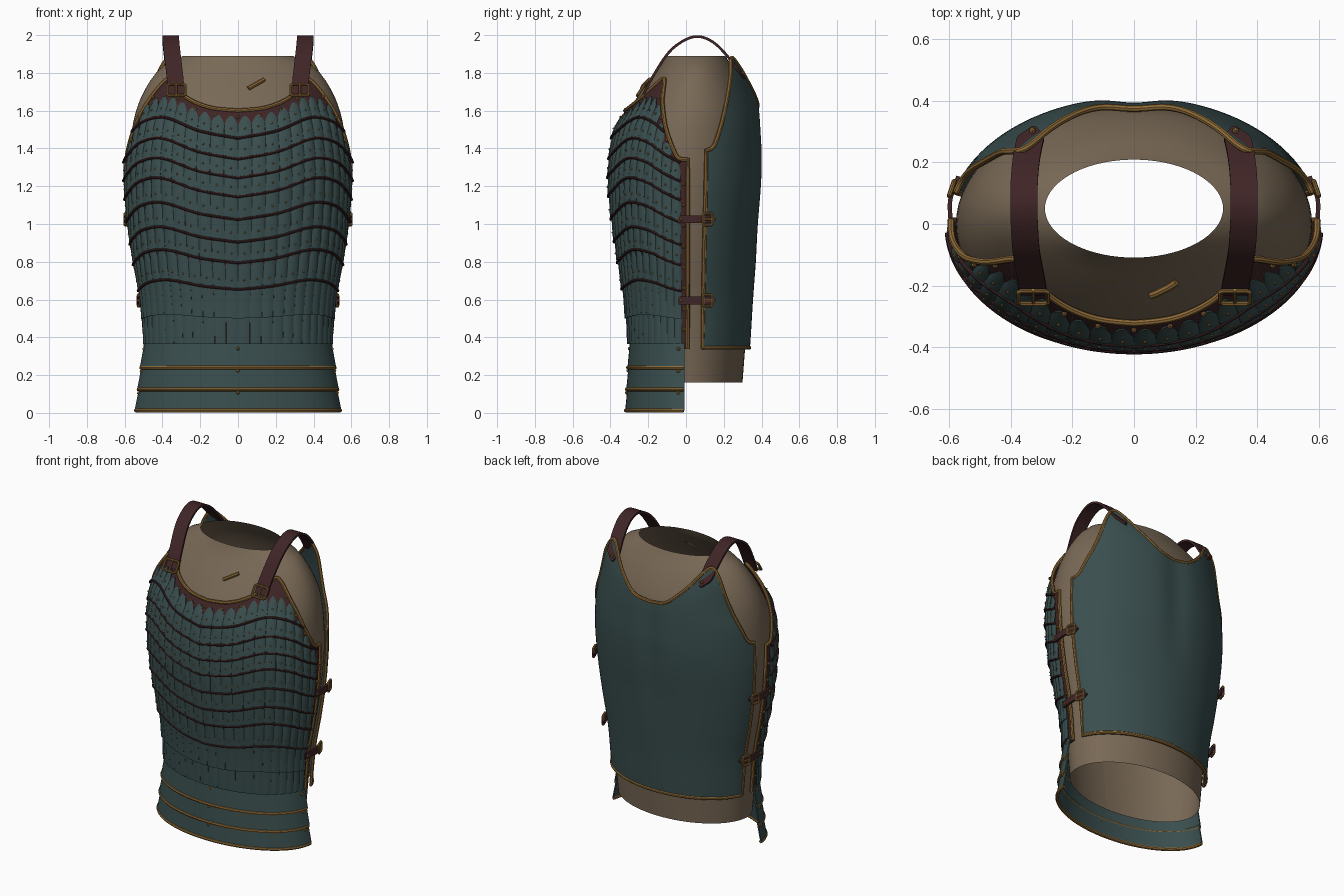
import bpy, bmesh, math
from mathutils import Vector, Matrix

if "Cube" in bpy.data.objects:
    bpy.data.objects.remove(bpy.data.objects["Cube"])


def material(name, rgb):
    m = bpy.data.materials.new(name)
    m.diffuse_color = (*rgb, 1)
    m.use_nodes = True
    m.node_tree.nodes["Principled BSDF"].inputs["Base Color"].default_value = m.diffuse_color
    return m


TEAL = material("teal steel", (0.042, 0.076, 0.076))
TAN = material("tan lining", (0.19, 0.14, 0.092))
LEATHER = material("dark red leather", (0.05, 0.018, 0.019))
GOLD = material("aged gold", (0.28, 0.15, 0.04))

# Torso profile: z, half width, front y, back y, centre y
TORSO = [(0.16, .47, -.275, .315, 0), (0.36, .487, -.293, .33, 0), (0.6, .508, -.318, .345, 0),
         (0.8, .545, -.35, .36, 0), (1.0, .575, -.38, .377, 0), (1.2, .592, -.40, .396, 0),
         (1.35, .592, -.395, .402, 0), (1.5, .577, -.37, .395, .01), (1.6, .555, -.32, .38, .02),
         (1.7, .515, -.255, .34, .03), (1.8, .45, -.18, .285, .04), (1.86, .38, -.135, .24, .05),
         (1.89, .305, -.125, .225, .05)]
# Back plate follows the torso but stays wide at the shoulders
BACK = TORSO[:8] + [(1.6, .55, -.32, .388, .02), (1.7, .53, -.255, .372, .04),
                    (1.8, .52, -.18, .338, .07), (1.88, .50, -.13, .30, .09)]
# Upper edges: angle from the middle, height
FRONT_EDGE = [(0, 1.6), (15, 1.615), (30, 1.665), (42, 1.735), (50, 1.77), (55, 1.745), (62, 1.65),
              (68, 1.57), (74, 1.48), (80, 1.395), (84, 1.35), (92, 1.34)]
BACK_EDGE = [(0, 1.61), (12, 1.635), (25, 1.73), (38, 1.845), (46, 1.88), (51, 1.84), (57, 1.71),
             (62, 1.56), (68, 1.43), (71, 1.4), (75, 1.39)]
WAVE = [(0, 0), (20, .35), (42, 1), (60, .8), (75, .2), (92, -.35)]


def curve(tab, t):
    """Smooth interpolation through a table of (t, values...)."""
    t = min(max(t, tab[0][0]), tab[-1][0])
    i = 0
    while i < len(tab) - 2 and t > tab[i + 1][0]:
        i += 1
    p, q = tab[i], tab[i + 1]
    o, r = tab[max(i - 1, 0)], tab[min(i + 2, len(tab) - 1)]
    h = q[0] - p[0]
    s = (t - p[0]) / h
    out = []
    for k in range(1, len(p)):
        m0 = (q[k] - o[k]) / (q[0] - o[0]) * h
        m1 = (r[k] - p[k]) / (r[0] - p[0]) * h
        out.append((2*s**3 - 3*s*s + 1)*p[k] + (s**3 - 2*s*s + s)*m0 + (3*s*s - 2*s**3)*q[k] + (s**3 - s*s)*m1)
    return out if len(out) > 1 else out[0]


def surf(prof, deg, z, off=0.0):
    """Point on the torso at an angle from the front, pushed outward by off."""
    a, yf, yb, cy = curve(prof, z)
    s, c = math.sin(math.radians(deg)), math.cos(math.radians(deg))
    b = cy - yf if c > 0 else yb - cy
    n = Vector((s * b, -c * a, 0)).normalized() * off
    y = cy - b * c
    if c < 0 and prof is BACK:  # groove between the shoulder blades
        y -= .018 * math.exp(-(a * s / .09)**2) * min(max((z - .8) / .5, 0), 1)
    return Vector((a * s, y, z)) + n


def finish(ob, mat, thick=0.0, offset=1.0):
    ob.data.materials.clear()
    ob.data.materials.append(mat)
    bpy.ops.object.select_all(action='DESELECT')
    ob.select_set(True)
    bpy.context.view_layer.objects.active = ob
    if thick:
        mod = ob.modifiers.new("thickness", 'SOLIDIFY')
        mod.thickness, mod.offset = thick, offset
        bpy.ops.object.modifier_apply(modifier=mod.name)
    bpy.ops.object.shade_smooth_by_angle(angle=math.radians(40))
    return ob


def sheets(name, funcs, n, m, mat, thick=0.0, offset=1.0):
    """One object made of grids; each function maps (u, v) in 0..1 to a point."""
    verts, faces = [], []
    for f in funcs:
        base = len(verts)
        verts += [f(i / n, j / m) for j in range(m + 1) for i in range(n + 1)]
        for j in range(m):
            for i in range(n):
                k = base + j * (n + 1) + i
                faces.append((k, k + 1, k + n + 2, k + n + 1))
    me = bpy.data.meshes.new(name)
    me.from_pydata(verts, [], faces)
    ob = bpy.data.objects.new(name, me)
    bpy.context.collection.objects.link(ob)
    return finish(ob, mat, thick, offset)


def tubes(name, paths, r, mat, cyclic=False):
    cu = bpy.data.curves.new(name, 'CURVE')
    cu.dimensions, cu.bevel_depth, cu.bevel_resolution, cu.use_fill_caps = '3D', r, 2, True
    for pts in paths:
        sp = cu.splines.new('POLY')
        sp.points.add(len(pts) - 1)
        for p, q in zip(sp.points, pts):
            p.co = (*q, 1)
        sp.use_cyclic_u = cyclic
    ob = bpy.data.objects.new(name, cu)
    bpy.context.collection.objects.link(ob)
    bpy.ops.object.select_all(action='DESELECT')
    ob.select_set(True)
    bpy.context.view_layer.objects.active = ob
    bpy.ops.object.convert(target='MESH')
    return finish(bpy.context.object, mat)


def studs(name, pts, r):
    bm = bmesh.new()
    for p in pts:
        bmesh.ops.create_icosphere(bm, subdivisions=1, radius=r, matrix=Matrix.Translation(p))
    me = bpy.data.meshes.new(name)
    bm.to_mesh(me)
    ob = bpy.data.objects.new(name, me)
    bpy.context.collection.objects.link(ob)
    finish(ob, GOLD)


def lerp(a, b, t):
    return a + (b - a) * t


def front_top(d):
    return curve(FRONT_EDGE, abs(d))


def back_top(d):
    return curve(BACK_EDGE, abs(d))


# Lining body, open at neck and waist, with its small oblong toggle
sheets("body_lining", [lambda u, v: surf(TORSO, 360 * u, lerp(.16, 1.89, v), -.016)], 72, 40, TAN)
tubes("chest_toggle", [[(.055, -.232, 1.718), (.075, -.225, 1.73), (.115, -.205, 1.752), (.138, -.19, 1.765)]], .012, GOLD)

# Front leather vest and its gold edge
sheets("front_vest", [lambda u, v: surf(TORSO, lerp(-91.5, 91.5, u), lerp(.34, front_top(lerp(-91.5, 91.5, u)), v), -.008)],
       90, 36, LEATHER, .008)
rim = [surf(TORSO, -91.5, z, .002) for z in (.34, .5, .65, .8, .95, 1.1, 1.25)]
rim += [surf(TORSO, d * 1.5, front_top(d * 1.5), .002) for d in range(-61, 62)]
rim += [Vector((-p.x, p.y, p.z)) for p in reversed(rim[:7])]
tubes("front_trim", [rim], .011, GOLD)

# Back plate and its closed gold edge
sheets("back_plate", [lambda u, v: surf(BACK, 180 + lerp(-75, 75, u), lerp(.34, back_top(lerp(-75, 75, u)), v))],
       80, 40, TEAL, .01)
rim = [surf(BACK, 180 + d, back_top(d), .006) for d in range(-75, 76)]
rim += [surf(BACK, 255, z, .006) for z in (1.25, 1.1, .95, .8, .65, .5)]
rim += [surf(BACK, 180 + d, .345, .006) for d in range(75, -76, -3)]
rim += [surf(BACK, 105, z, .006) for z in (.5, .65, .8, .95, 1.1, 1.25)]
tubes("back_trim", [rim], .011, GOLD, True)

# Scale rows: base height in the middle, wave height
ROWS = [(1.45, .11), (1.34, .11), (1.24, .105), (1.14, .1), (1.02, .09), (.90, .08), (.79, .07), (.65, .05), (.5, .02), (.365, 0)]
COLS, LIMIT = 24, 86
HALF = LIMIT / COLS
scales, rivets, bands = [], [], []


def row_z(k, d):
    return ROWS[k][0] + ROWS[k][1] * curve(WAVE, abs(d))


def scale_plate(k, dc, h):
    def f(u, v):
        s = 2 * u - 1
        d = dc + s * HALF * .97
        top = 1 - .42 * s * s if k < 8 else 1 - .1 * s * s
        return surf(TORSO, d, row_z(k, d) + h * top * v, .013 - .011 * v + .004 * (1 - s * s))
    return f


for k in range(len(ROWS)):
    for c in range(COLS):
        dc = -LIMIT + HALF * (2 * c + 1)
        z0 = row_z(k, dc)
        high = row_z(k - 1, dc) + .05 if k else z0 + .115
        h = min(high, front_top(dc) - .03) - z0
        if h < .035:
            continue
        scales.append(scale_plate(k, dc, h))
        if k < 8:
            rivets.append(surf(TORSO, dc, z0 + min(.05, h * .6), .016))
    if k < 8:
        line = [d for d in range(-LIMIT, LIMIT + 1, 2) if row_z(k, d) < front_top(d) - .02]
        bands.append([surf(TORSO, d, row_z(k, d) + .004, .015) for d in line])
sheets("front_scales", scales, 6, 4, TEAL, .005, 0)
tubes("scale_bands", bands, .0075, LEATHER)
studs("scale_rivets", rivets, .006)

# Larger studs along the neckline, armholes and side edges
edge = [surf(TORSO, d, front_top(d) - .035, .004) for d in (-74, -66, -58, -36, -24, -12, 0, 12, 24, 36, 58, 66, 74)]
edge += [surf(TORSO, s * 88, .44 + .11 * i, .006) for s in (1, -1) for i in range(8)]
studs("edge_studs", edge, .01)

# Three flared waist plates with gold hems and studs
hems, waist_studs = [], []
for i in range(3):
    zt, zb = .365 - .115 * i, (.24, .125, .013)[i]

    def lame(u, v, zt=zt, zb=zb, i=i):
        t = math.radians(lerp(-88.5, 88.5, u))
        a = lerp(.512 + .014 * i, .489 + .013 * i, v)
        b = lerp(.302 + .006 * i, .29 + .006 * i, v)
        return Vector((a * math.sin(t), -b * math.cos(t), lerp(zb, zt, v)))
    sheets("waist_plate_%d" % (i + 1), [lame], 60, 4, TEAL, .008)
    hems.append([lame(j / 60, 0) * 1 + Vector((0, -.004, 0)) for j in range(61)])
    waist_studs += [lame(u, .75) + lame(u, .75).normalized() * .008 for u in (.035, .5, .965)]
tubes("waist_hems", hems, .011, GOLD)
studs("waist_studs", waist_studs, .011)


def strap(name, tab, width, axis, tip):
    """Leather ribbon along a smooth path, with a pointed end."""
    def f(u, v):
        p = Vector(curve(tab, u))
        w = width * (min(1, .15 + (1 - u) / tip) if tip else 1)
        return p + axis * (v - .5) * w
    sheets(name, [f], 40, 2, LEATHER, .014, 0)


def buckle(name, c, u, v):
    """Gold frame with a prong."""
    c = Vector(c)
    tubes(name + "_frame", [[c - u - v * .8, c - u * .8 - v, c + u * .8 - v, c + u - v * .8,
                             c + u + v * .8, c + u * .8 + v, c - u * .8 + v, c - u + v * .8]], .008, GOLD, True)
    tubes(name + "_prong", [[c - v * 1.1, c + v * 1.2]], .006, GOLD)


for s, side in ((1, "right"), (-1, "left")):
    # Shoulder straps arching from chest to back
    strap("shoulder_strap_" + side,
          [(0, s*.325, -.225, 1.685), (.12, s*.335, -.17, 1.79), (.28, s*.35, -.085, 1.915), (.4, s*.356, 0, 1.977),
           (.5, s*.357, .07, 1.992), (.6, s*.356, .14, 1.965), (.72, s*.35, .205, 1.905), (.86, s*.34, .26, 1.835),
           (1, s*.325, .312, 1.77)], .088, Vector((1, 0, 0)), .1)
    buckle("shoulder_buckle_" + side, (s*.327, -.238, 1.71), Vector((.048, 0, 0)), Vector((0, .02, .03)))
    studs("back_strap_stud_" + side, [(s*.33, .303, 1.80)], .012)
    # Side straps closing the front to the back
    for z, level in ((1.025, "upper"), (.595, "lower")):
        a = curve(TORSO, z)[0]
        strap("side_strap_%s_%s" % (level, side),
              [(0, s*(a + .012), -.04, z), (.3, s*(a + .018), .02, z), (.6, s*(a + .018), .08, z),
               (1, s*(a - .008), .155, z)], .042, Vector((0, 0, 1)), .12)
        buckle("side_buckle_%s_%s" % (level, side), (s*(a + .014), .115, z), Vector((0, 0, .03)), Vector((-s*.008, .024, 0)))
        studs("side_stud_%s_%s" % (level, side), [(s*(a + .021), -.025, z)], .01)
